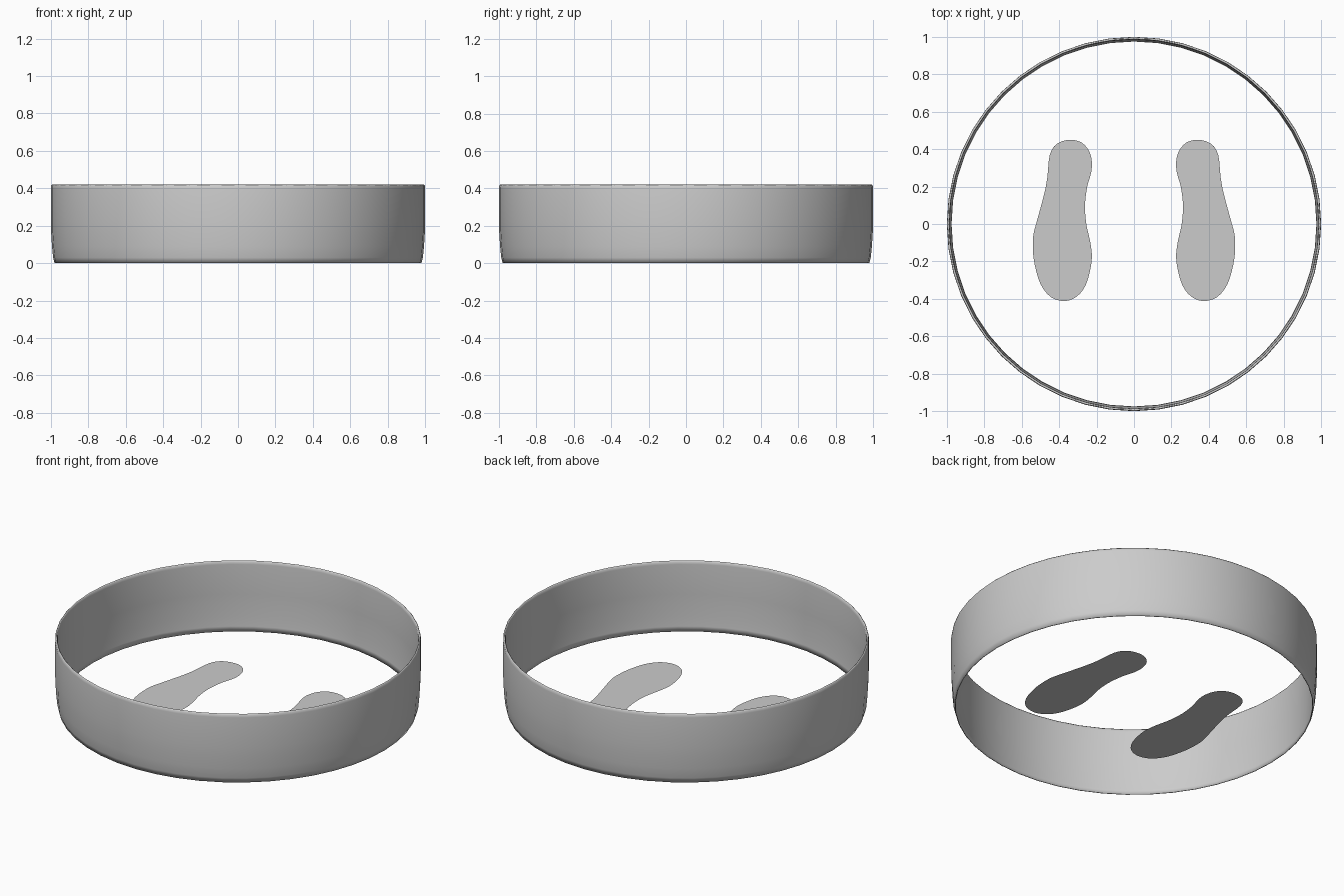
import bpy, bmesh, math
from mathutils import Vector

if "Cube" in bpy.data.objects:
    bpy.data.objects.remove(bpy.data.objects["Cube"])

SIDES = 48


def finish(bm, name):
    mesh = bpy.data.meshes.new(name)
    bm.to_mesh(mesh)
    bm.free()
    obj = bpy.data.objects.new(name, mesh)
    bpy.context.collection.objects.link(obj)
    return obj


# Thin round wall: closed cross-section (radius, height) spun around z
def lathe(name, profile):
    bm = bmesh.new()
    rings = []
    for i in range(SIDES):
        a = 2 * math.pi * i / SIDES
        rings.append([bm.verts.new((r * math.cos(a), r * math.sin(a), z)) for r, z in profile])
    n = len(profile)
    for i in range(SIDES):
        p, q = rings[i], rings[(i + 1) % SIDES]
        for j in range(n):
            k = (j + 1) % n
            f = bm.faces.new((p[j], q[j], q[k], p[k]))
            f.smooth = True
    bmesh.ops.recalc_face_normals(bm, faces=bm.faces)
    return finish(bm, name)


lathe("round_wall", [
    (0.98, 0.0), (0.988, 0.03), (0.994, 0.09), (0.999, 0.17), (1.0, 0.22),
    (1.0, 0.40), (0.998, 0.415), (0.993, 0.42), (0.988, 0.415), (0.986, 0.40),
    (0.986, 0.22), (0.985, 0.17), (0.982, 0.09), (0.978, 0.03), (0.975, 0.0)])

# Flat footpads: smooth closed outline through these points
OUTLINE = [
    (0.34, 0.45), (0.41, 0.43), (0.45, 0.37), (0.463, 0.25), (0.48, 0.16),
    (0.515, 0.03), (0.538, -0.06), (0.54, -0.14), (0.53, -0.22), (0.50, -0.32),
    (0.445, -0.39), (0.37, -0.412), (0.305, -0.387), (0.26, -0.33), (0.235, -0.25),
    (0.225, -0.17), (0.235, -0.09), (0.255, 0.0), (0.262, 0.10), (0.25, 0.20),
    (0.23, 0.27), (0.225, 0.33), (0.24, 0.39), (0.28, 0.435)]


def smooth_loop(points, steps=3):
    pts = [Vector(p) for p in points]
    n = len(pts)
    out = []
    for i in range(n):
        a, b, c, d = (pts[(i + k) % n] for k in (-1, 0, 1, 2))
        for s in range(steps):
            t = s / steps
            out.append(0.5 * (2 * b + (c - a) * t + (2 * a - 5 * b + 4 * c - d) * t ** 2
                              + (3 * b - a - 3 * c + d) * t ** 3))
    return out


for side, name in ((1, "right_footpad"), (-1, "left_footpad")):
    bm = bmesh.new()
    face = bm.faces.new([bm.verts.new((side * p.x, p.y, 0.001)) for p in smooth_loop(OUTLINE)])
    face.normal_update()
    if face.normal.z < 0:
        face.normal_flip()
    bmesh.ops.triangulate(bm, faces=bm.faces)
    finish(bm, name)
